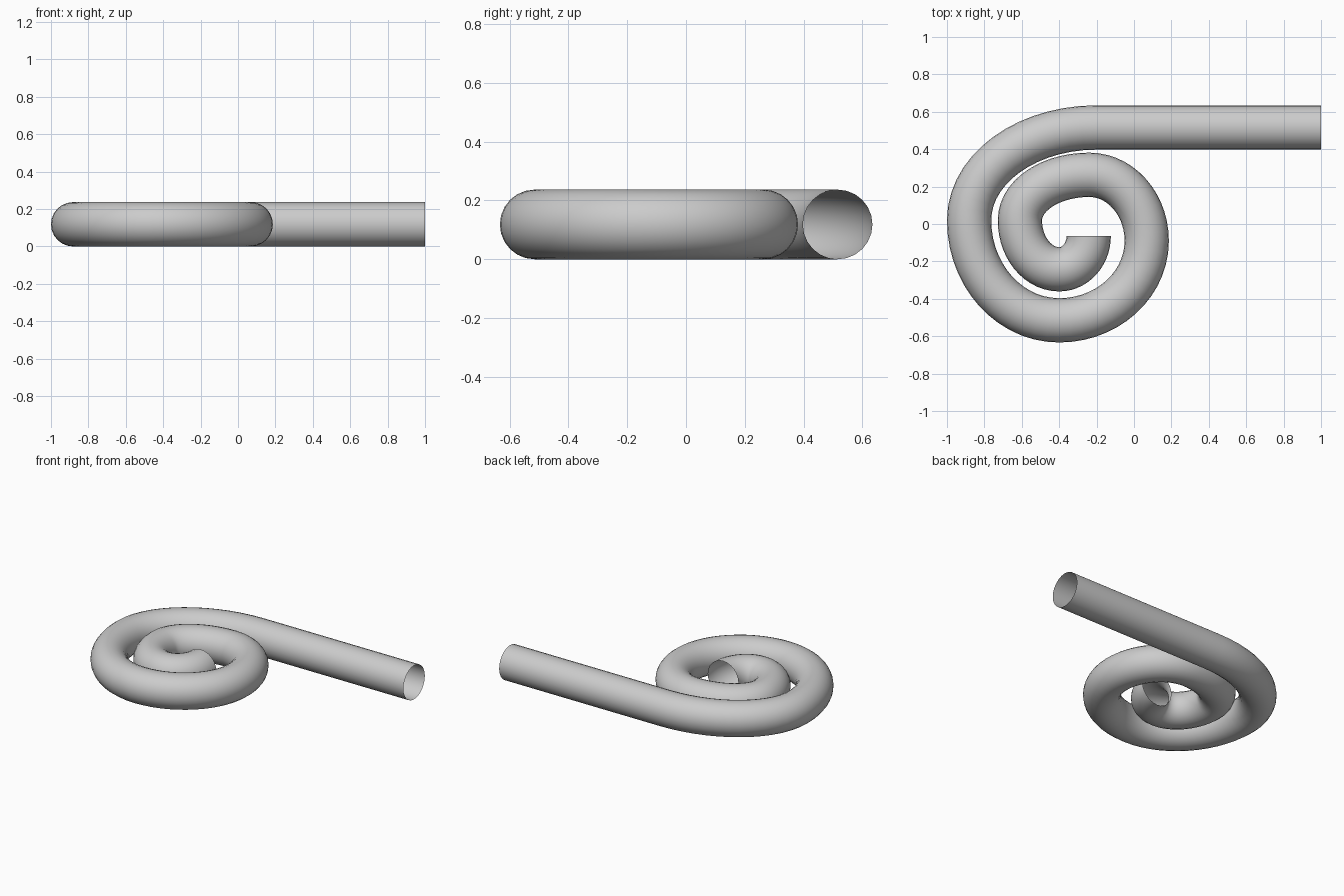
import bpy
from mathutils import Vector

if "Cube" in bpy.data.objects:
    bpy.data.objects.remove(bpy.data.objects["Cube"])

R = 0.1185   # tube radius
K = 0.5523   # quarter-arc handle factor

# Centre line nodes: straight run first, then alternating quarter turns inward
nodes = [(1, .516), (-.2, .516), (-.8815, .02), (-.4, -.515), (.068, -.09),
         (-.24, .263), (-.61, .02), (-.4, -.242), (-.242, -.063)]
pts = [Vector((x, y, R)) for x, y in nodes]

curve = bpy.data.curves.new("coiled_tube", 'CURVE')
curve.dimensions = '3D'
curve.resolution_u = 14
curve.bevel_depth = R
curve.bevel_resolution = 10
curve.use_fill_caps = False      # both ends are open

spline = curve.splines.new('BEZIER')
spline.bezier_points.add(len(pts) - 1)
for i, bp in enumerate(spline.bezier_points):
    p = pts[i]
    bp.handle_left_type = bp.handle_right_type = 'FREE'
    bp.co = p
    axis = 0 if i % 2 or i == 0 else 1   # tangent along x or y in turn

    def handle(q):
        h = p.copy()
        h[axis] += (q[axis] - p[axis]) * K
        return h
    bp.handle_left = handle(pts[i - 1]) if i else p + Vector((.1, 0, 0))
    bp.handle_right = handle(pts[i + 1]) if i < len(pts) - 1 else p + Vector((0, .05, 0))

# Sweep the tube and turn it into a smooth mesh
tube = bpy.data.objects.new("coiled_tube", curve)
bpy.context.collection.objects.link(tube)
bpy.context.view_layer.objects.active = tube
tube.select_set(True)
bpy.ops.object.convert(target='MESH')
bpy.ops.object.shade_smooth()
